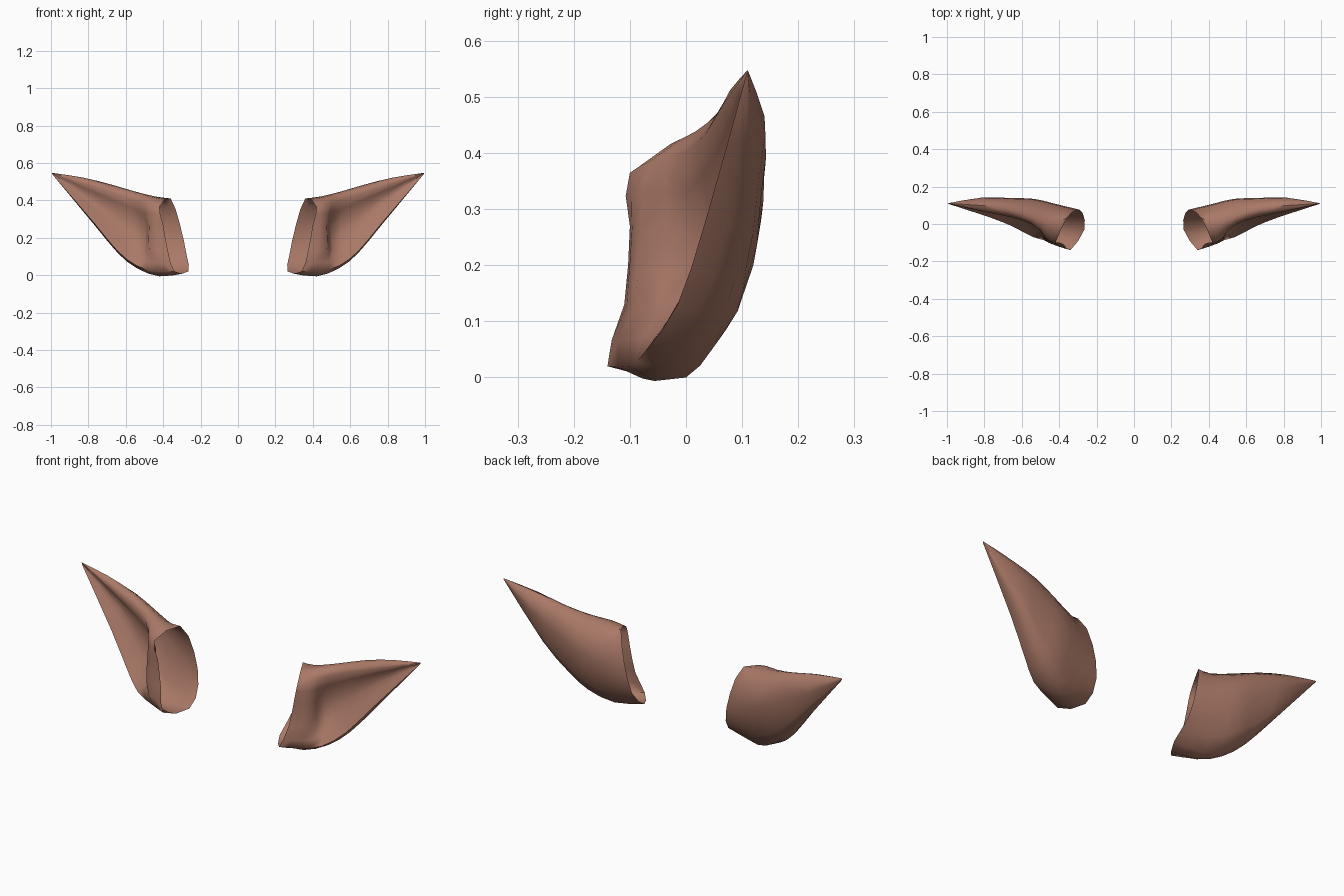
import bpy, bmesh
from mathutils import Vector

if "Cube" in bpy.data.objects:
    bpy.data.objects.remove(bpy.data.objects["Cube"])

skin = bpy.data.materials.new("brown skin")
skin.diffuse_color = (0.40, 0.19, 0.135, 1)
skin.use_nodes = True
skin.node_tree.nodes["Principled BSDF"].inputs["Base Color"].default_value = skin.diffuse_color

# Cross-sections from the open root to the tip. Each runs around the ear:
# top crest, three back points, lower edge, three inner (front) points
SECTIONS = [
    [(.36, .03, .41), (.31, .075, .27), (.275, .06, .11), (.265, -.03, .02),
     (.34, -.14, .02), (.375, -.11, .13), (.40, -.10, .27), (.42, -.10, .365)],
    [(.44, .02, .42), (.43, .105, .32), (.42, .09, .15), (.42, 0, 0),
     (.43, -.10, .02), (.475, -.09, .13), (.475, -.08, .26), (.47, -.065, .385)],
    [(.55, .05, .447), (.54, .13, .36), (.53, .12, .20), (.54, .05, .055),
     (.54, -.07, .05), (.51, .0, .14), (.495, .02, .26), (.54, -.005, .40)],
    [(.68, .085, .485), (.67, .135, .42), (.66, .13, .28), (.64, .075, .135),
     (.645, -.015, .13), (.625, .04, .22), (.615, .06, .33), (.65, .035, .435)],
    [(.83, .10, .522), (.82, .14, .465), (.80, .135, .39), (.765, .11, .275),
     (.77, .035, .28), (.76, .075, .35), (.76, .09, .41), (.80, .065, .485)],
]
TIP = Vector((1, .11, .548))


def spline(a, b, c, d, t):
    """Smooth point between b and c."""
    return .5 * (2 * b + (c - a) * t + (2 * a - 5 * b + 4 * c - d) * t * t
                 + (3 * b - a - 3 * c + d) * t ** 3)


def refine(items, closed):
    """Double the number of points along a row."""
    n, out = len(items), []
    for i in range(n if closed else n - 1):
        ids = [(i + k) % n if closed else min(max(i + k, 0), n - 1) for k in (-1, 0, 1, 2)]
        p = [items[j] for j in ids]
        out += [p[1], spline(*p, .5)]
    return out if closed else out + [items[-1]]


# Smooth the sections lengthways, then around
rings = [[Vector(p) for p in s] for s in SECTIONS]
rings.append([TIP.lerp(p, .03) for p in rings[-1]])
columns = [refine(list(c), False) for c in zip(*rings)]
rings = [refine(list(r), True) for r in zip(*columns)]

# Ear shell, open at the root and closed at the tip
bm = bmesh.new()
loops = [[bm.verts.new(p) for p in r] for r in rings]
n = len(loops[0])
for a, b in zip(loops, loops[1:]):
    for i in range(n):
        j = (i + 1) % n
        bm.faces.new((a[i], a[j], b[j], b[i]))
bm.faces.new(loops[-1])
bmesh.ops.recalc_face_normals(bm, faces=bm.faces)
mesh = bpy.data.meshes.new("ears")
bm.to_mesh(mesh)
bm.free()
mesh.materials.append(skin)
ears = bpy.data.objects.new("ears", mesh)
bpy.context.collection.objects.link(ears)

# Second ear
mirror = ears.modifiers.new("mirror", 'MIRROR')
mirror.use_mirror_merge = False

bpy.context.view_layer.objects.active = ears
ears.select_set(True)
bpy.ops.object.shade_smooth_by_angle(angle=1.05)
